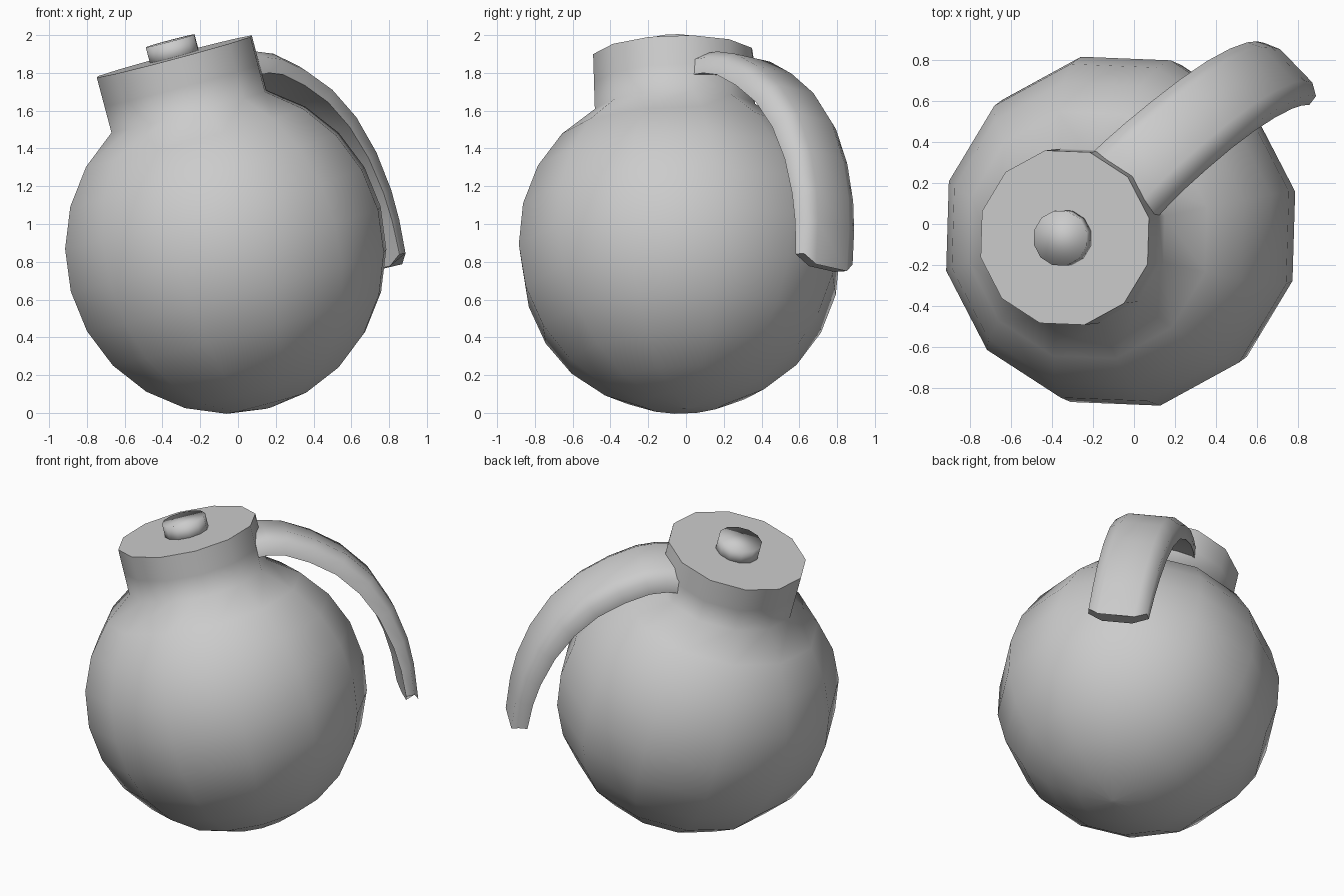
import bpy, bmesh, math
from mathutils import Vector, Matrix

if "Cube" in bpy.data.objects:
    bpy.data.objects.remove(bpy.data.objects["Cube"])

# whole model leans: local z axis is tilted towards -x
CENTRE = Vector((-0.065, -0.035, 0.867))
AXIS = Vector((-0.258, -0.03, 0.966)).normalized()
WORLD = Matrix.Translation(CENTRE) @ Vector((0, 0, 1)).rotation_difference(AXIS).to_matrix().to_4x4()
R = 0.872


def loft(name, rings, angle):
    """Skin closed rings of equal length and cap both ends."""
    bm = bmesh.new()
    loops = [[bm.verts.new(WORLD @ Vector(p)) for p in ring] for ring in rings]
    n = len(loops[0])
    for a, b in zip(loops, loops[1:]):
        for i in range(n):
            j = (i + 1) % n
            bm.faces.new((a[i], a[j], b[j], b[i]))
    bm.faces.new(loops[0])
    bm.faces.new(loops[-1])
    bmesh.ops.remove_doubles(bm, verts=bm.verts, dist=1e-4)
    bmesh.ops.recalc_face_normals(bm, faces=bm.faces)
    me = bpy.data.meshes.new(name)
    bm.to_mesh(me)
    bm.free()
    ob = bpy.data.objects.new(name, me)
    bpy.context.collection.objects.link(ob)
    bpy.ops.object.select_all(action='DESELECT')
    ob.select_set(True)
    bpy.context.view_layer.objects.active = ob
    bpy.ops.object.shade_smooth_by_angle(angle=math.radians(angle))
    return ob


def lathe(name, profile, angle, sides=12, phase=13):
    rings = []
    for r, z in profile:
        rings.append([(r * math.cos(math.radians(phase) + math.tau * i / sides),
                       r * math.sin(math.radians(phase) + math.tau * i / sides), z)
                      for i in range(sides)])
    return loft(name, rings, angle)


# round body with the straight collar on top
ball = [(R * math.sin(math.radians(a)), -R * math.cos(math.radians(a)))
        for a in [1] + list(range(15, 151, 15))]
lathe("body", ball + [(0.436, 0.90), (0.436, 1.056)], 60)

# round button on the collar
lathe("top_button", [(0.137, 1.03), (0.137, 1.142)], 100)

# curved lever: path in (outward, up), with a rounded cross-section
path = [(0.34, 0.975), (0.46, 0.965), (0.59, 0.925), (0.75, 0.825), (0.91, 0.685),
        (1.04, 0.50), (1.12, 0.28), (1.155, 0.06), (1.155, -0.11), (1.135, -0.29)]
section = [(-1, 1), (-0.96, 0.35), (-0.6, 0.0), (0.6, 0.0), (0.96, 0.35), (1, 1), (0.5, 0.9), (-0.5, 0.9)]
out = Vector((math.sqrt(0.5), math.sqrt(0.5), 0))
side = Vector((-out.y, out.x, 0))
up = Vector((0, 0, 1))
rings = []
last = len(path) - 1
for k, (r, z) in enumerate(path):
    p, q = path[max(k - 1, 0)], path[min(k + 1, last)]
    t = Vector((q[0] - p[0], q[1] - p[1])).normalized()
    f = k / last
    half = 0.225 - 0.035 * f
    thick = 0.13 if k < 6 else 0.13 - 0.012 * (k - 5)
    ring = []
    for w, d in section:
        rr = r + t.y * d * thick
        zz = z - t.x * d * thick
        if k == last and abs(w) < 0.9:  # tip bulges in the middle
            rr += t.x * 0.05
            zz += t.y * 0.05
        ring.append(out * rr + side * (w * half) + up * zz)
    rings.append(ring)
loft("lever", rings, 65)
